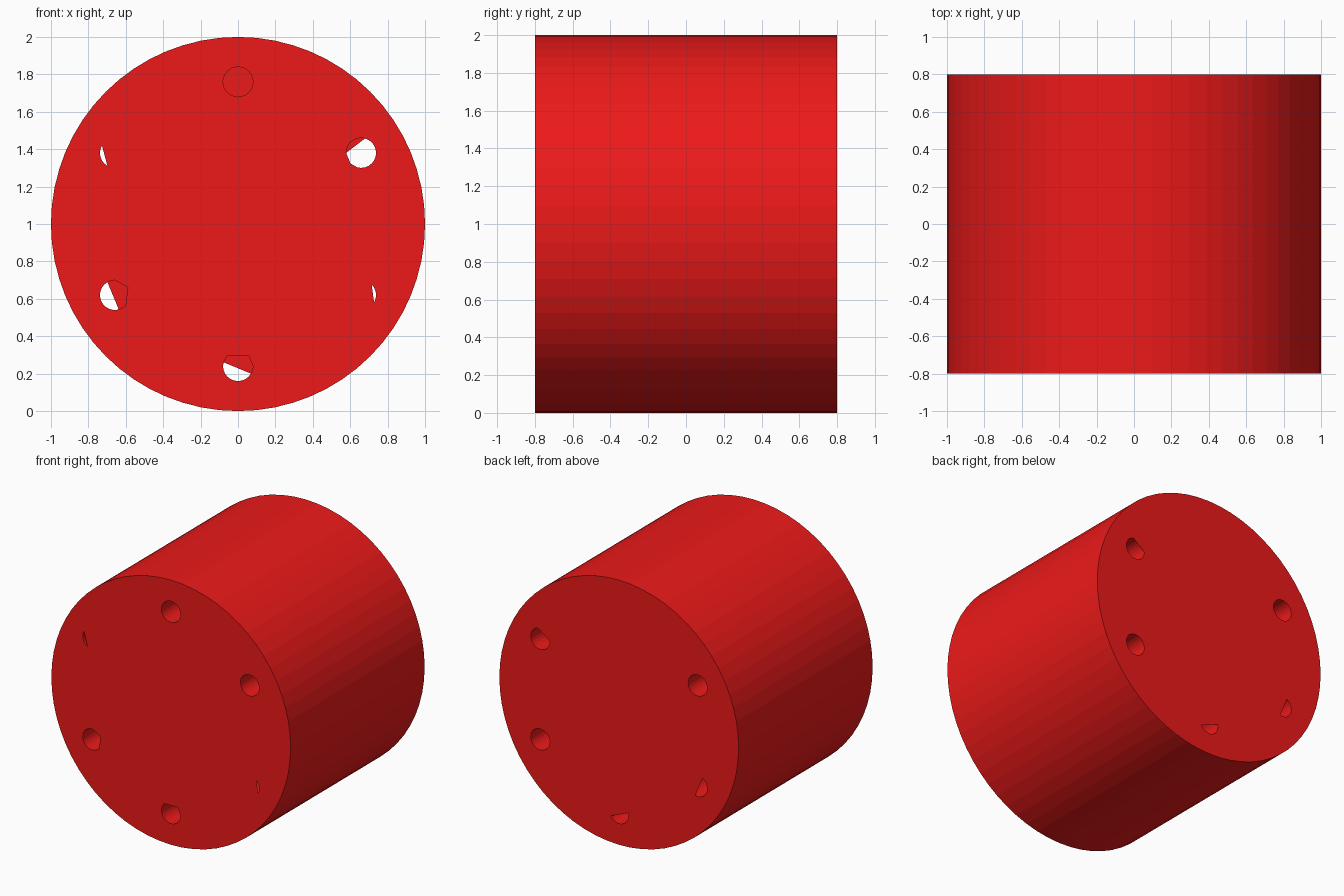
import bpy, bmesh
from math import cos, sin, radians, pi

if "Cube" in bpy.data.objects:
    bpy.data.objects.remove(bpy.data.objects["Cube"])

R, HALF, ZC = 1.0, 0.80, 1.0        # drum radius, half length, axis height
HOLE_R, RING_R, STEP = 0.08, 0.76, 15

red = bpy.data.materials.new("red")
red.diffuse_color = (0.85, 0.01, 0.01, 1)
red.use_nodes = True
red.node_tree.nodes["Principled BSDF"].inputs["Base Color"].default_value = red.diffuse_color


def cylinder(name, radius, depth, sides, x, z):
    bpy.ops.mesh.primitive_cylinder_add(vertices=sides, radius=radius, depth=depth,
                                        location=(x, 0, z), rotation=(pi / 2, 0, 0))
    ob = bpy.context.object
    ob.name = name
    return ob


def hole_centre(angle):
    return RING_R * cos(radians(angle)), ZC + RING_R * sin(radians(angle))


# drum lying along y, drilled with six bores
drum = cylinder("drum", R, 2 * HALF, 64, 0, ZC)
drum.data.materials.append(red)
cutters = []
for a in range(30, 390, 60):
    cutter = cylinder("bore_cutter", HOLE_R, 2 * HALF + 0.4, 360 // STEP, *hole_centre(a))
    cutter.hide_render = True
    cutters.append(cutter)
    mod = drum.modifiers.new("bore", 'BOOLEAN')
    mod.operation = 'DIFFERENCE'
    mod.solver = 'EXACT'
    mod.object = cutter
bpy.ops.object.select_all(action='DESELECT')
drum.select_set(True)
bpy.context.view_layer.objects.active = drum
for mod in list(drum.modifiers):
    bpy.ops.object.modifier_apply(modifier=mod.name)
for cutter in cutters:
    bpy.data.objects.remove(cutter)

# flat webs that partly close the bores: bore angle -> arcs (start, end) cut off by a chord
front_webs = {30: [(180, 225), (225, 255)], 150: [(240, 510)], 210: [(-45, 30), (30, 90)],
              270: [(0, 45), (45, 135), (135, 165)], 330: [(45, 330)]}
back_webs = {30: [(75, 180)], 90: [(0, 345)], 210: [(-75, 120)], 270: [(-30, 165)]}


def make_webs(name, webs, y):
    bm = bmesh.new()
    for a, arcs in webs.items():
        cx, cz = hole_centre(a)
        for start, end in arcs:
            ring = [bm.verts.new((cx + HOLE_R * cos(radians(t)), y, cz + HOLE_R * sin(radians(t))))
                    for t in range(start, end + 1, STEP)]
            bm.faces.new(ring if y < 0 else ring[::-1])
    me = bpy.data.meshes.new(name)
    bm.to_mesh(me)
    bm.free()
    me.materials.append(red)
    bpy.context.collection.objects.link(bpy.data.objects.new(name, me))


make_webs("front_bore_webs", front_webs, -HALF)
make_webs("back_bore_webs", back_webs, HALF)
